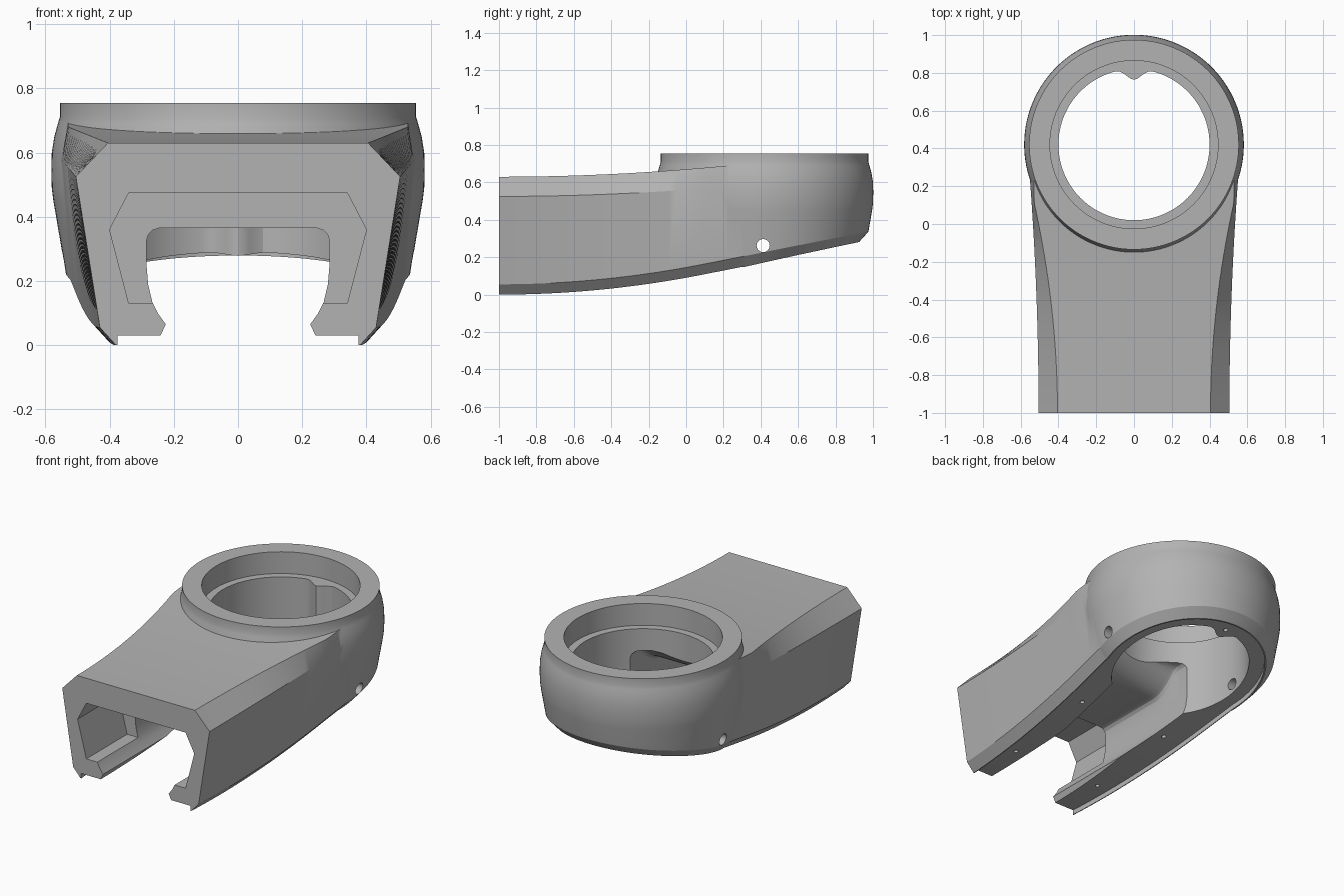
import bpy, bmesh, math

if "Cube" in bpy.data.objects:
    bpy.data.objects.remove(bpy.data.objects["Cube"])

CY = 0.42      # ring centre on y
N = 128        # ring segments


def under(y):
    """Height of the curved underside: parabola, then a straight slope."""
    return 0.09 * (y + 1) ** 2 if y < 0.1 else 0.1089 + 0.198 * (y - 0.1)


def ring_r(z):
    """Radius of the tapered ring wall below its widest line."""
    return min(0.58, 0.58 - 0.17 * (0.48 - z))


def loft(name, loops):
    """Skin a list of equal closed loops and cap both ends."""
    bm = bmesh.new()
    rows = [[bm.verts.new(p) for p in lp] for lp in loops]
    n = len(rows[0])
    for a, b in zip(rows, rows[1:]):
        for i in range(n):
            j = (i + 1) % n
            bm.faces.new((a[i], a[j], b[j], b[i]))
    bm.faces.new(rows[0])
    bm.faces.new(rows[-1])
    bmesh.ops.recalc_face_normals(bm, faces=bm.faces)
    me = bpy.data.meshes.new(name)
    bm.to_mesh(me)
    bm.free()
    ob = bpy.data.objects.new(name, me)
    bpy.context.collection.objects.link(ob)
    return ob


def along_y(name, half, y0, y1, steps):
    """Loft mirrored half sections half(y) -> [(x, z), ...] along y."""
    loops = []
    for k in range(steps + 1):
        y = y0 + (y1 - y0) * k / steps
        h = half(y)
        loops.append([(x, y, z) for x, z in h] + [(-x, y, z) for x, z in reversed(h)])
    return loft(name, loops)


def around(name, levels, r_scale=lambda a: 1.0):
    """Loft round loops; each level maps y -> (radius, z)."""
    loops = []
    for lv in levels:
        lp = []
        for k in range(N):
            a = 2 * math.pi * k / N
            y = CY + 0.55 * math.sin(a)
            r, z = lv(y)
            r *= r_scale(a)
            lp.append((r * math.cos(a), CY + r * math.sin(a), z))
        loops.append(lp)
    return loft(name, loops)


def rod(name, p, axis, r, length):
    """Plain cylinder centred on p along x or z."""
    loops = []
    for s in (-0.5, 0.5):
        lp = []
        for k in range(24):
            c, d = r * math.cos(k * math.pi / 12), r * math.sin(k * math.pi / 12)
            o = (s * length, c, d) if axis == "x" else (c, d, s * length)
            lp.append(tuple(u + v for u, v in zip(p, o)))
        loops.append(lp)
    return loft(name, loops)


def combine(target, other, op):
    m = target.modifiers.new("bool", "BOOLEAN")
    m.operation, m.object, m.solver = op, other, "EXACT"
    bpy.context.view_layer.objects.active = target
    bpy.ops.object.modifier_apply(modifier=m.name)
    bpy.data.objects.remove(other)


# Arm: flaring section with top shoulders and chamfered lower edges
def arm_section(y):
    t = y + 1
    low = 0.43 + 0.06 * t + 0.008 * t * t
    b = under(y)
    return [(low - 0.05, b), (low, b + 0.055),
            (0.505 + 0.03 * t * t, 0.525 + 0.035 * t * t),
            (min(0.53, 0.405 + 0.1 * t * t), 0.63 + 0.04 * t * t)]


body = along_y("arm_housing", arm_section, -1, CY, 36)


# Ring: tapered barrel with collar, its lower edge following the underside
def ring_low(y):
    b = under(y) + (0.003 if y < 0.3 else 0)
    return ring_r(b + 0.055) - 0.05, b


def ring_chamfer(y):
    z = under(y) + 0.055
    return ring_r(z), z


def flat(r, z):
    return lambda y: (r, z)


ring = around("ring", [ring_low, ring_chamfer] + [flat(r, z) for r, z in (
    (0.575, 0.45), (0.58, 0.49), (0.5815, 0.545), (0.58, 0.60), (0.572, 0.65),
    (0.561, 0.69), (0.555, 0.71), (0.555, 0.755))])
combine(body, ring, "UNION")

# Recessed underside inside a thin outer rim
combine(body, along_y("arm_recess", lambda y: [
    (arm_section(y)[0][0] - 0.005, under(y) - 0.1),
    (arm_section(y)[0][0] - 0.005, under(y) + 0.03)], -1.1, CY, 40), "DIFFERENCE")
combine(body, around("ring_recess", [
    lambda y: (ring_low(y)[0] - 0.008, under(y) - 0.1),
    lambda y: (ring_low(y)[0] - 0.008, under(y) + 0.031)]), "DIFFERENCE")


# Slot under the arm, its roof sweeping up into the bore
def slot_section(y):
    rise = 0.12 * max(0, min(1, (y + 0.15) / 0.2)) ** 2
    pts = [(0.26, -0.2), (0.245, 0.022), (0.225, 0.065), (0.25, 0.1), (0.267, 0.135),
           (0.28, 0.19), (0.285, 0.25)]
    return pts + [(x, z + rise) for x, z in
                  ((0.285, 0.325), (0.28, 0.343), (0.267, 0.358), (0.245, 0.365))]


combine(body, along_y("slot", slot_section, -1.1, CY, 60), "DIFFERENCE")

# Six-sided pocket in the front end
combine(body, along_y("pocket", lambda y: [
    (0.34, 0.13), (0.40, 0.36), (0.34, 0.475)], -1.1, -0.6, 1), "DIFFERENCE")


# Bore with a rounded key at the back, and the wider seat above it
def key(a):
    d = abs(a - math.pi / 2) / 0.24
    return 1 - (0.07 * (1 + math.cos(math.pi * d)) if d < 1 else 0)


combine(body, around("bore", [flat(0.40, -0.3), flat(0.40, 1.0)], key), "DIFFERENCE")
combine(body, around("seat", [flat(0.445, 0.62), flat(0.445, 1.1)]), "DIFFERENCE")

# Cross hole through the ring and small screw holes underneath
combine(body, rod("cross_hole", (0, 0.413, 0.262), "x", 0.035, 1.4), "DIFFERENCE")
screws = [(s * 0.31, y) for s in (-1, 1) for y in (-0.7, -0.1)] + [(0, 0.83)]
for x, y in screws:
    combine(body, rod("screw_hole", (x, y, under(y) + 0.03), "z", 0.013, 0.1), "DIFFERENCE")

# One grey finish, smooth with crisp edges
grey = bpy.data.materials.new("grey_metal")
grey.diffuse_color = (0.45, 0.45, 0.45, 1)
grey.use_nodes = True
grey.node_tree.nodes["Principled BSDF"].inputs["Base Color"].default_value = grey.diffuse_color
body.data.materials.clear()
body.data.materials.append(grey)
for p in body.data.polygons:
    p.material_index = 0
bpy.ops.object.select_all(action="DESELECT")
body.select_set(True)
bpy.context.view_layer.objects.active = body
bpy.ops.object.shade_smooth_by_angle(angle=math.radians(25))
